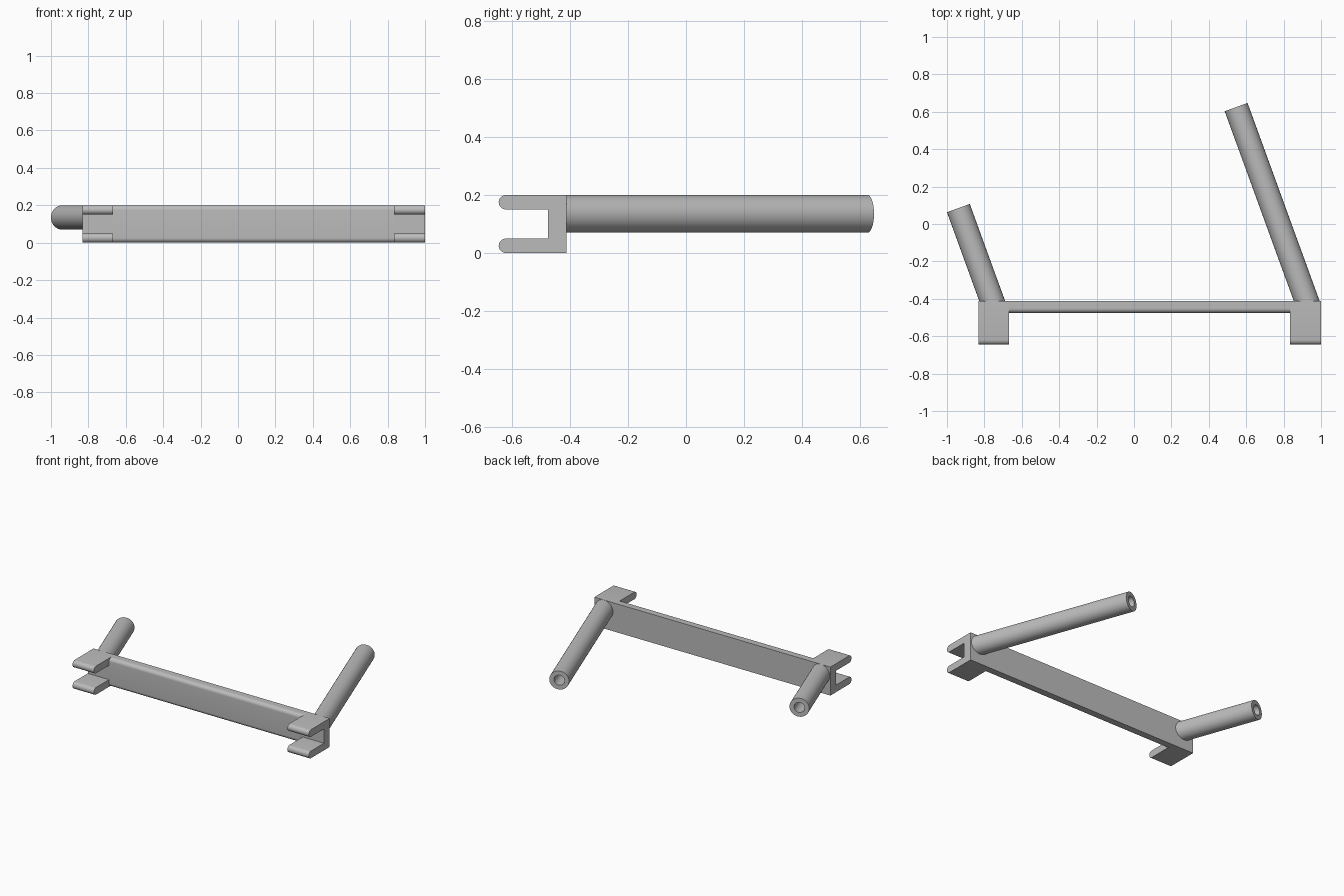
import bpy, bmesh, math
from mathutils import Vector, Matrix

if "Cube" in bpy.data.objects:
    bpy.data.objects.remove(bpy.data.objects["Cube"])

# One plain grey for everything
grey = bpy.data.materials.new("plain grey")
grey.use_nodes = True
colour = (0.5, 0.5, 0.5, 1)
grey.diffuse_color = colour
grey.node_tree.nodes["Principled BSDF"].inputs["Base Color"].default_value = colour

BACK, FRONT, TIP = -0.412, -0.476, -0.645
HEIGHT, ARM = 0.2, 0.05
LEFT, RIGHT, JAW = 1.0, -0.832, 0.165


def finish(name, bm):
    bmesh.ops.recalc_face_normals(bm, faces=bm.faces)
    mesh = bpy.data.meshes.new(name)
    bm.to_mesh(mesh)
    bm.free()
    mesh.materials.append(grey)
    obj = bpy.data.objects.new(name, mesh)
    bpy.context.collection.objects.link(obj)
    bpy.ops.object.select_all(action="DESELECT")
    obj.select_set(True)
    bpy.context.view_layer.objects.active = obj
    bpy.ops.object.shade_smooth_by_angle(angle=math.radians(35))
    return obj


def arc(y, z, r, start, end, steps=10):
    """Points of an arc in the y-z plane, angles in degrees."""
    angles = [math.radians(start + (end - start) * i / steps) for i in range(steps + 1)]
    return [(y + r * math.cos(a), z + r * math.sin(a)) for a in angles]


def extrude_x(name, profile, x0, x1):
    """Extrude a y-z outline along x."""
    bm = bmesh.new()
    face = bm.faces.new([bm.verts.new((x0, y, z)) for y, z in profile])
    geom = bmesh.ops.extrude_face_region(bm, geom=[face])["geom"]
    moved = [g for g in geom if isinstance(g, bmesh.types.BMVert)]
    bmesh.ops.translate(bm, verts=moved, vec=(x1 - x0, 0, 0))
    return finish(name, bm)


def rod(name, base, tip, radius=0.065, bore=0.035, depth=0.3, sides=48):
    """Round rod with a blind bore in its far end, turned from a profile."""
    base, tip = Vector(base), Vector(tip)
    length = (tip - base).length
    profile = [(0, 0), (radius, 0), (radius, length), (bore, length),
               (bore, length - depth), (0, length - depth)]
    bm = bmesh.new()
    verts = [bm.verts.new((r, 0, h)) for r, h in profile]
    edges = [bm.edges.new(pair) for pair in zip(verts, verts[1:])]
    bmesh.ops.spin(bm, geom=verts + edges, cent=(0, 0, 0), axis=(0, 0, 1),
                   angle=math.tau, steps=sides)
    bmesh.ops.remove_doubles(bm, verts=bm.verts, dist=0.0001)
    turn = (tip - base).to_track_quat("Z", "Y").to_matrix().to_4x4()
    bmesh.ops.transform(bm, matrix=Matrix.Translation(base) @ turn, verts=bm.verts)
    return finish(name, bm)


# Cross bar with rounded front edges
r = 0.025
bar = [(BACK, HEIGHT)] + arc(FRONT + r, HEIGHT - r, r, 90, 180)
bar += arc(FRONT + r, r, r, 180, 270) + [(BACK, 0)]
extrude_x("cross_bar", bar, RIGHT + JAW, LEFT - JAW)

# Forked jaws with round-nosed arms
nose = ARM / 2
jaw = [(BACK, HEIGHT)] + arc(TIP + nose, HEIGHT - nose, nose, 90, 270)
jaw += [(FRONT, HEIGHT - ARM), (FRONT, ARM)]
jaw += arc(TIP + nose, nose, nose, 90, 270) + [(BACK, 0)]
extrude_x("left_jaw", jaw, LEFT - JAW, LEFT)
extrude_x("right_jaw", jaw, RIGHT, RIGHT + JAW)

# Slanted rods, rooted inside the bar
slope = math.tan(math.radians(20))
for name, tip_x, tip_y in (("left_long_rod", 0.546, 0.625),
                           ("right_short_rod", -0.939, 0.085)):
    root_y = BACK - 0.023
    root_x = tip_x + (tip_y - root_y) * slope
    rod(name, (root_x, root_y, 0.135), (tip_x, tip_y, 0.135))
